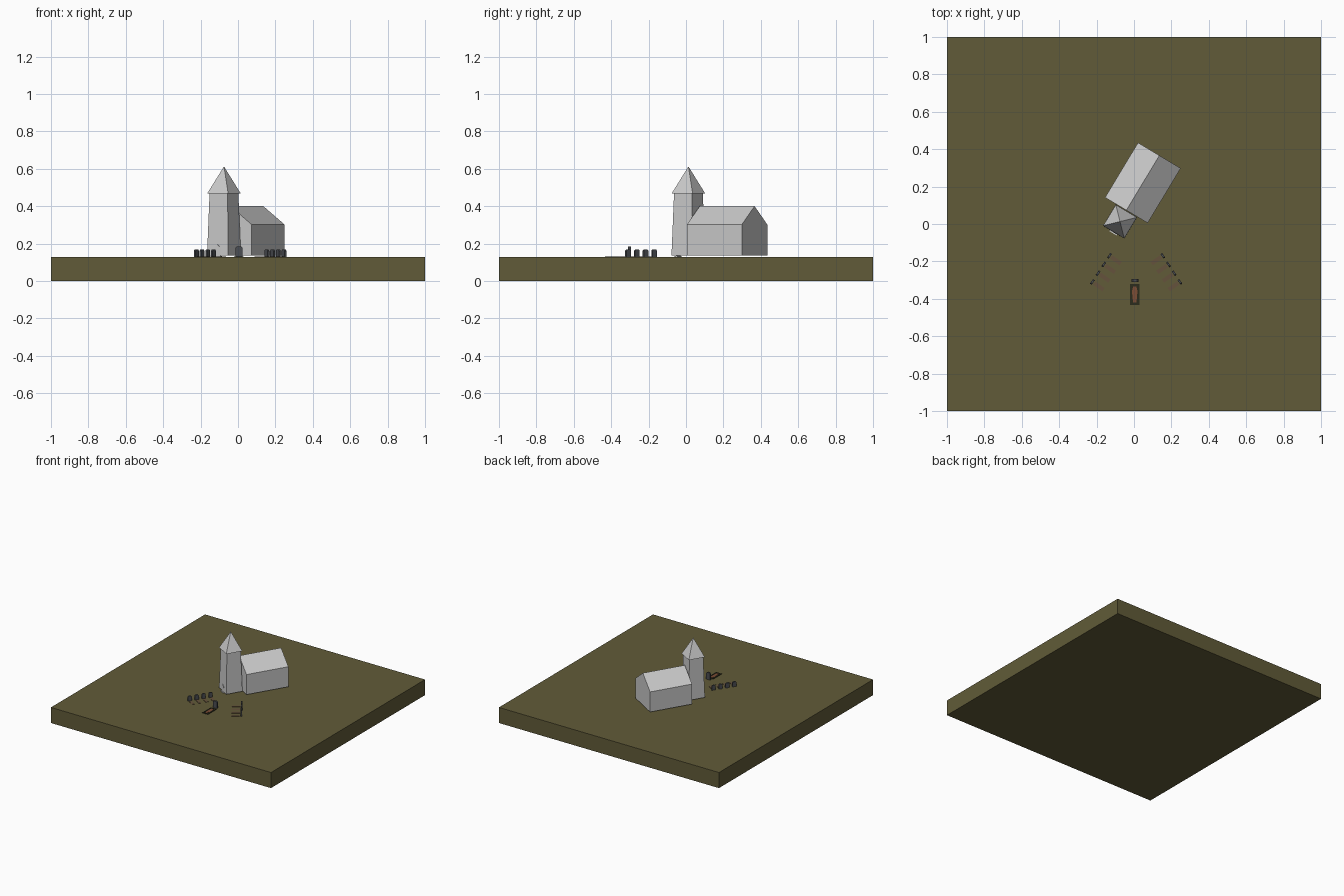
import bpy, math
from mathutils import Matrix, Vector

if "Cube" in bpy.data.objects:
    bpy.data.objects.remove(bpy.data.objects["Cube"])

G = 0.128                 # top of the ground slab
TURN = math.radians(-31)  # church heading


def material(name, rgb):
    m = bpy.data.materials.new(name)
    m.diffuse_color = (*rgb, 1)
    m.use_nodes = True
    m.node_tree.nodes["Principled BSDF"].inputs["Base Color"].default_value = m.diffuse_color
    return m


GRASS = material("grass", (0.12, 0.105, 0.04))
STONE = material("dark_stone", (0.07, 0.075, 0.085))
EARTH = material("earth", (0.13, 0.085, 0.045))
RIM = material("grave_rim", (0.025, 0.025, 0.012))
WOOD = material("coffin_wood", (0.2, 0.075, 0.035))


def mesh(name, verts, faces, mat=None, loc=(0, 0, 0), turn=0.0):
    me = bpy.data.meshes.new(name)
    me.from_pydata(verts, [], faces)
    ob = bpy.data.objects.new(name, me)
    bpy.context.collection.objects.link(ob)
    ob.location, ob.rotation_euler.z = loc, turn
    if mat:
        me.materials.append(mat)
    return ob


def loft(name, low, high, mat=None, loc=(0, 0, 0), turn=0.0):
    """Closed solid between two matching loops."""
    n = len(low)
    faces = [tuple(reversed(range(n))), tuple(range(n, 2 * n))]
    faces += [(i, (i + 1) % n, n + (i + 1) % n, n + i) for i in range(n)]
    return mesh(name, low + high, faces, mat, loc, turn)


def rect(hx, hy, z):
    return [(-hx, -hy, z), (hx, -hy, z), (hx, hy, z), (-hx, hy, z)]


def box(name, hx, hy, height, mat, loc, turn=0.0):
    return loft(name, rect(hx, hy, 0), rect(hx, hy, height), mat, loc, turn)


def upright(name, profile, depth, mat, loc, turn=0.0):
    """Extrude an x-z profile (counter-clockwise from the front) along y."""
    back = [(x, depth / 2, z) for x, z in profile]
    front = [(x, -depth / 2, z) for x, z in profile]
    return loft(name, back, front, mat, loc, turn)


def headstone(name, w, d, h, loc, turn=0.0):
    c = w * 0.22
    prof = [(-w/2, 0), (w/2, 0), (w/2, h - c), (w/2 - c, h), (c - w/2, h), (-w/2, h - c)]
    return upright(name, prof, d, STONE, loc, turn)


# Ground slab
box("ground", 1, 1, G, GRASS, (0, 0, 0))

# Nave with gable roof
upright("nave", [(-0.133, 0), (0.133, 0), (0.133, 0.165), (0, 0.264), (-0.133, 0.165)],
        0.342, None, (0.0475, 0.22, 0.136), TURN)

# Tapered tower and its spire
TX, TY = -0.075, 0.013
loft("tower", rect(0.066, 0.066, 0.136), rect(0.056, 0.056, 0.47), None, (TX, TY, 0), TURN)
mesh("spire", rect(0.0656, 0.0656, 0.467) + [(0, 0, 0.612)],
     [(3, 2, 1, 0), (0, 1, 4), (1, 2, 4), (2, 3, 4), (3, 0, 4)], None, (TX, TY, 0), TURN)

# Door and doorstep on the tower front
rot = Matrix.Rotation(TURN, 3, 'Z')
d = rot @ Vector((0, -0.064, 0))
upright("door", [(-0.018, 0), (0.018, 0), (0.018, 0.052), (0, 0.066), (-0.018, 0.052)],
        0.007, None, (TX + d.x, TY + d.y, G), TURN)
box("doorstep", 0.022, 0.009, 0.006, None, (TX + d.x, TY + d.y, G), TURN)

# Two mirrored rows of graves
for side, label in ((-1, "left"), (1, "right")):
    turn = side * math.radians(-55)
    for i in range(4):
        x = (0.131 if side < 0 else 0.154) + 0.0305 * i
        y = -0.17 - 0.0465 * i
        headstone(f"{label}_headstone_{i + 1}", 0.03, 0.011, 0.04, (side * x, y, G), turn)
        # earth mound in front of the stone, towards the path
        out = Vector((-side * 0.82, -0.57))
        p = Vector((side * x, y)) + out * 0.042
        box(f"{label}_mound_{i + 1}", 0.011, 0.031, 0.003, EARTH, (p.x, p.y, G), turn)

# Central grave: headstone, rim and coffin
headstone("main_headstone", 0.038, 0.014, 0.057, (0.006, -0.302, G))
GX, GY = 0.004, -0.377
for s in (-1, 1):
    box("grave_rim_side", 0.004, 0.056, 0.004, RIM, (GX + s * 0.022, GY, G))
    box("grave_rim_end", 0.018, 0.004, 0.004, RIM, (GX, GY + s * 0.052, G))
box("grave_floor", 0.018, 0.048, 0.001, RIM, (GX, GY, G))
plan = [(-0.009, -0.043), (0.009, -0.043), (0.015, 0.018),
        (0.009, 0.043), (-0.009, 0.043), (-0.015, 0.018)]
loft("coffin", [(x, y, 0) for x, y in plan], [(x, y, 0.003) for x, y in plan],
     WOOD, (GX, GY, G))
